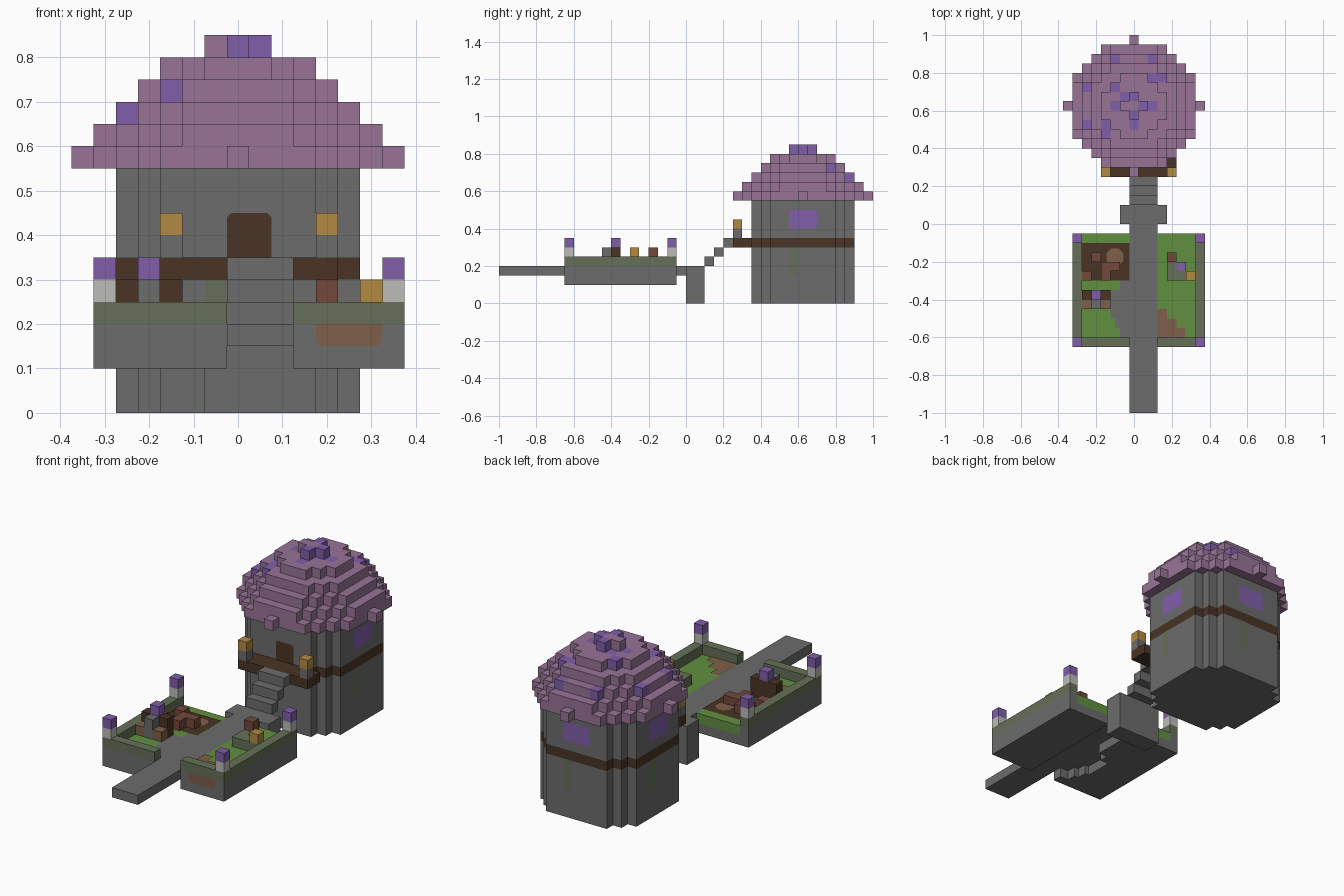
import bpy, bmesh
from mathutils import Vector

if "Cube" in bpy.data.objects:
    bpy.data.objects.remove(bpy.data.objects["Cube"])

U = 0.05  # block size


def material(name, rgb):
    lin = [((c / 255 + 0.055) / 1.055) ** 2.4 for c in rgb] + [1]
    m = bpy.data.materials.new(name)
    m.use_nodes = True
    m.diffuse_color = lin
    m.node_tree.nodes["Principled BSDF"].inputs["Base Color"].default_value = lin
    return m


stone = material("stone grey", (108, 108, 108))
mauve = material("roof mauve", (152, 116, 150))
purple = material("crystal purple", (128, 94, 170))
timber = material("dark timber", (72, 52, 36))
moss = material("mossy stone", (102, 112, 88))
grass = material("grass green", (96, 144, 64))
amber = material("lamp amber", (178, 138, 66))
pale = material("pale stone", (188, 188, 184))
dirt = material("dirt brown", (126, 94, 72))
clay = material("red clay", (116, 72, 60))


def finish(name, bm, mats):
    mesh = bpy.data.meshes.new(name)
    bm.to_mesh(mesh)
    bm.free()
    for m in mats:
        mesh.materials.append(m)
    ob = bpy.data.objects.new(name, mesh)
    bpy.context.collection.objects.link(ob)
    return ob


def box(name, x, y, z, mat):
    bm = bmesh.new()
    bmesh.ops.create_cube(bm, size=1)
    for v in bm.verts:
        v.co = [a[0] + (c + 0.5) * (a[1] - a[0]) for a, c in zip((x, y, z), v.co)]
    return finish(name, bm, [mat])


def block(name, x, y, z, mat, levels=1):
    """Block column centred on x, y and standing on z."""
    h = U / 2
    return box(name, (x - h, x + h), (y - h, y + h), (z, z + U * levels), mat)


def plate(name, centre, u, v, w, h, mat, top=0.0, bottom=0.0):
    """Thin painted patch with optional clipped corners."""
    bm = bmesh.new()
    u, v = Vector(u), Vector(v)
    o = Vector(centre) + u.cross(v) * 0.003
    a, b = w / 2, h / 2
    pts = []
    for su, sv, cut in ((-1, -1, bottom), (1, -1, bottom), (1, 1, top), (-1, 1, top)):
        pair = [(su * a, sv * (b - cut)), (su * (a - cut), sv * b)]
        if su * sv > 0:
            pts += pair if cut else pair[:1]
        else:
            pts += pair[::-1] if cut else pair[:1]
    bm.faces.new([bm.verts.new(o + u * p + v * q) for p, q in pts])
    return finish(name, bm, [mat])


def voxels(name, cells, origin, mats):
    """Outer skin of a set of blocks; cells maps (i, j, k) to a material slot."""
    bm = bmesh.new()
    for c, slot in cells.items():
        for axis in range(3):
            for s in (-1, 1):
                n = list(c)
                n[axis] += s
                if tuple(n) in cells:
                    continue
                ring = []
                for p, q in ((-1, -1), (1, -1), (1, 1), (-1, 1))[::s]:
                    d = [0, 0, 0]
                    d[axis], d[(axis + 1) % 3], d[(axis + 2) % 3] = s, p, q
                    ring.append(bm.verts.new([o + U * (a + e / 2) for o, a, e in zip(origin, c, d)]))
                bm.faces.new(ring).material_index = slot
    bmesh.ops.remove_doubles(bm, verts=bm.verts, dist=0.0001)
    return finish(name, bm, mats)


def disc(r2):
    return [(i, j) for i in range(-7, 8) for j in range(-7, 8) if i * i + j * j <= r2]


# Round tower with a timber band
TY = 0.625
footprint = [(i, j) for i in range(-5, 6) for j in range(-5, 6) if abs(i) + abs(j) <= 8]
voxels("tower", {(i, j, k): int(k == 6) for i, j in footprint for k in range(11)},
       (0, TY, U / 2), [stone, timber])

# Domed roof, purple spots on the topmost block of chosen columns
layers = [set(disc(r2)) for r2 in (49, 40, 29, 20, 10, 1)]
spots = {(-2, 5), (2, 5), (-5, 2), (-2, 2), (2, 3), (3, 3), (0, 1), (-1, 1), (-2, 0),
         (1, 0), (2, 0), (0, -1), (0, -2), (-5, -2), (-3, -2), (-3, -3)}
roof = {}
for k, layer in enumerate(layers):
    above = layers[k + 1] if k < 5 else set()
    for c in layer:
        roof[(*c, k)] = int(c in spots and c not in above)
voxels("roof", roof, (0, TY, 0.575), [mauve, purple])

# Tower windows, damp streaks and door
Z = (0, 0, 1)
R = U * 5.5
sides = {"left": ((R, TY), (0, 1, 0)), "right": ((-R, TY), (0, -1, 0)),
         "back": ((0, TY + R), (-1, 0, 0)), "front": ((0, TY - R), (1, 0, 0))}
for side, ((x, y), u) in sides.items():
    if side != "front":
        plate(side + "_window", (x, y, 0.45), u, Z, 0.15, 0.1, purple, 0.01, 0.01)
    c = Vector((x, y, 0.225)) - Vector(u) * U
    plate(side + "_streak", c, u, Z, 0.045, 0.15, moss, 0, 0.01)
plate("door", (0.025, TY - R, 0.4), (1, 0, 0), Z, 0.1, 0.1, timber, 0.01)

# Balcony with lamps
box("balcony", (-0.175, 0.225), (0.25, 0.35), (0.3, 0.35), timber)
for x in (-0.15, 0.2):
    block("balcony_lamp_post", x, 0.275, 0.35, stone)
    block("balcony_lamp", x, 0.275, 0.4, amber)

# Landing, stairs and path
PX = (-0.025, 0.125)
box("landing", (-0.075, 0.175), (0, 0.1), (0, 0.2), stone)
for s in range(3):
    box("stair", PX, (0.1 + s * U, 0.15 + s * U), (0.2 + s * U, 0.25 + s * U), stone)
box("path", PX, (-1, 0), (0.15, 0.2), stone)

# Garden on the left side
Y0, Y1 = -0.65, -0.05
box("left_base", (0.125, 0.325), (-0.6, Y1), (0.1, 0.15), stone)
box("left_lawn", (0.125, 0.325), (-0.6, Y1), (0.15, 0.2), grass)
box("left_front_wall", (0.125, 0.325), (Y0, -0.6), (0.1, 0.2), stone)
box("left_front_rim", (0.125, 0.325), (Y0, -0.6), (0.2, 0.25), moss)
box("left_side_wall", (0.325, 0.375), (Y0, Y1), (0.1, 0.2), stone)
box("left_side_rim", (0.325, 0.375), (Y0, Y1), (0.2, 0.25), moss)

# Garden on the right side, with the path bulging into the lawn
for a, b, edge in ((-0.6, -0.55, -0.075), (-0.55, -0.5, -0.1), (-0.5, -0.35, -0.125),
                   (-0.35, -0.3, -0.075), (-0.3, Y1, -0.025)):
    box("right_base", (-0.275, edge), (a, b), (0.1, 0.15), stone)
    box("right_lawn", (-0.275, edge), (a, b), (0.15, 0.2), grass)
    if edge < -0.025:
        box("path_bulge", (edge, -0.025), (a, b), (0.15, 0.2), stone)
box("right_front_wall", (-0.275, -0.025), (Y0, -0.6), (0.1, 0.2), stone)
box("right_front_rim", (-0.275, -0.025), (Y0, -0.6), (0.2, 0.25), moss)
box("right_side_wall", (-0.325, -0.275), (Y0, Y1), (0.1, 0.2), stone)
box("right_side_rim", (-0.325, -0.275), (Y0, Y1), (0.2, 0.25), moss)

# Corner lamps
for x in (-0.3, 0.35):
    for y in (-0.625, -0.075):
        block("corner_post", x, y, 0.25, pale)
        block("corner_lamp", x, y, 0.3, purple)

# Dirt patches on the left lawn and its front wall
for i, w in enumerate((0.145, 0.1, 0.05)):
    plate("dirt_patch", (0.125 + w / 2, -0.575 + i * U, 0.2), (1, 0, 0), (0, 1, 0),
          w, U, dirt)
plate("wall_dirt", (0.25, Y0, 0.175), (1, 0, 0), Z, 0.15, U, dirt, 0, 0.012)

# Stepped stone stand with pots
for x, y in ((0.2, -0.175), (0.2, -0.225), (0.2, -0.275), (0.25, -0.225),
             (0.25, -0.275), (0.3, -0.275)):
    block("stand", x, y, 0.2, moss)
block("clay_pot", 0.2, -0.175, 0.25, clay)
block("amber_pot", 0.3, -0.275, 0.25, amber)
plate("stand_crystal", (0.25, -0.225, 0.25), (1, 0, 0), (0, 1, 0), U, U, purple, 0.012, 0.012)

# Soil bed with clay blocks
plate("soil_bed", (-0.15, -0.2, 0.2), (1, 0, 0), (0, 1, 0), 0.25, 0.2, timber)
plate("soil_ring", (-0.1, -0.175, 0.204), (1, 0, 0), (0, 1, 0), 0.09, 0.09, dirt, 0.025, 0.025)
for x, y in ((-0.2, -0.175), (-0.15, -0.225), (-0.1, -0.225), (-0.25, -0.275), (-0.15, -0.275)):
    block("clay_block", x, y, 0.2, clay)

# Bench with a lantern
for x in (-0.25, -0.2, -0.15):
    block("bench_back", x, -0.375, 0.2, timber, 2)
    if x == -0.2:
        block("bench_stone", x, -0.425, 0.2, stone, 2)
    else:
        block("bench_seat", x, -0.425, 0.2, dirt)
block("bench_lantern", -0.2, -0.375, 0.3, purple)
